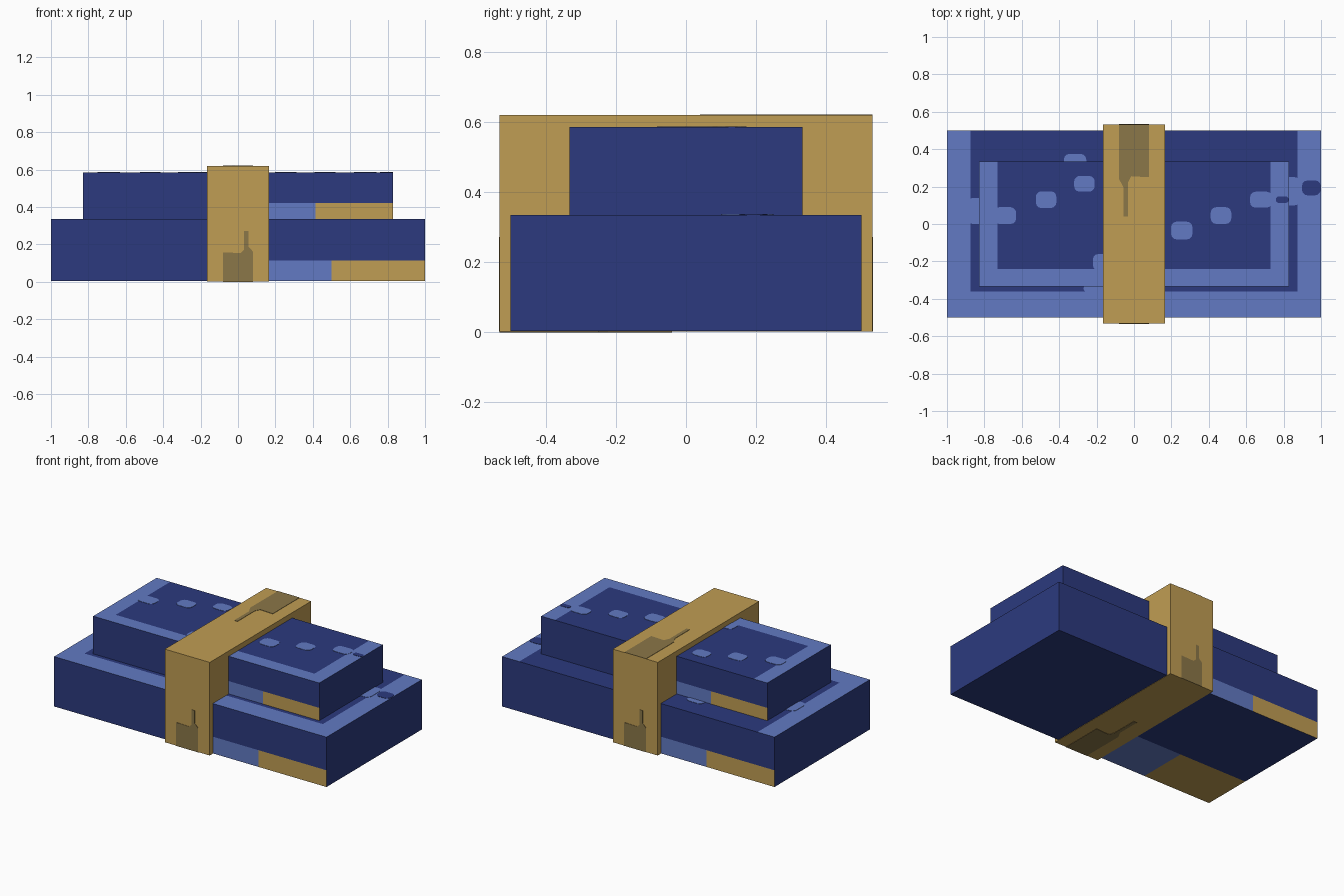
import bpy, bmesh, math
from mathutils import Vector

cube = bpy.data.objects.get("Cube")
if cube:
    bpy.data.objects.remove(cube, do_unlink=True)


def material(name, rgb):
    mat = bpy.data.materials.new(name)
    mat.use_nodes = True
    mat.diffuse_color = (*rgb, 1)
    mat.node_tree.nodes["Principled BSDF"].inputs["Base Color"].default_value = (*rgb, 1)
    return mat


NAVY = material("navy", (.025, .042, .209))
LIGHT = material("light_blue", (.122, .195, .546))
GOLD = material("gold", (.527, .337, .087))
BROWN = material("brown", (.258, .184, .065))


def finish(bm, name, mats):
    bmesh.ops.recalc_face_normals(bm, faces=bm.faces)
    mesh = bpy.data.meshes.new(name)
    bm.to_mesh(mesh)
    bm.free()
    for mat in mats:
        mesh.materials.append(mat)
    obj = bpy.data.objects.new(name, mesh)
    bpy.context.collection.objects.link(obj)
    return obj


def box(half_x, half_y, z0, z1):
    bm = bmesh.new()
    bmesh.ops.create_cube(bm, size=1)
    for v in bm.verts:
        v.co = (v.co.x * 2 * half_x, v.co.y * 2 * half_y, z1 if v.co.z > 0 else z0)
    return bm


def cut(bm, axis, value):
    normal = Vector((0, 0, 0))
    normal[axis] = 1
    bmesh.ops.bisect_plane(bm, geom=bm.verts[:] + bm.edges[:] + bm.faces[:],
                           plane_co=normal * value, plane_no=normal)


def tier(name, half_x, half_y, z0, z1, split, stripe, panel_x, panel_y):
    """Navy box with a light top border and a two-colour base stripe."""
    bm = box(half_x, half_y, z0, z1)
    for x in (-panel_x, -split, 0, split, panel_x):
        cut(bm, 0, x)
    cut(bm, 1, panel_y)
    cut(bm, 1, -half_y / 3)
    cut(bm, 2, stripe)
    bm.normal_update()
    for f in bm.faces:
        c, n = f.calc_center_median(), f.normal
        if n.z > .5:
            f.material_index = 0 if abs(c.x) < panel_x and c.y > panel_y else 1
        elif abs(n.x) < .5:
            along = c.x if n.y < -.5 else -c.x
            low = c.y < -half_y / 3 if n.z < -.5 else c.z < stripe
            if low and along > 0:
                f.material_index = 1 if along < split else 2
    return finish(bm, name, (NAVY, LIGHT, GOLD))


def rounded(x, y, w, h, r=.03):
    """Outline of a rounded rectangle centred on x, y."""
    r = min(r, w / 2.1, h / 2.1)
    pts = []
    for k, (sx, sy) in enumerate(((1, 1), (-1, 1), (-1, -1), (1, -1))):
        for step in range(4):
            a = math.pi / 2 * (k + step / 3)
            pts.append((x + sx * (w / 2 - r) + r * math.cos(a),
                        y + sy * (h / 2 - r) + r * math.sin(a)))
    return pts


def plates(name, outlines, origin, u, v, mat, thick=.002):
    """Thin plates laid on the surface spanned by u and v."""
    origin, u, v = Vector(origin), Vector(u), Vector(v)
    bm = bmesh.new()
    for pts in outlines:
        face = bm.faces.new([bm.verts.new(origin + u * a + v * b) for a, b in pts])
        out = bmesh.ops.extrude_face_region(bm, geom=[face])["geom"]
        verts = [g for g in out if isinstance(g, bmesh.types.BMVert)]
        bmesh.ops.translate(bm, verts=verts, vec=u.cross(v).normalized() * thick)
    return finish(bm, name, (mat,))


# Two stacked tiers
LOW, TOP = .335, .585
tier("lower_tier", 1, .5, .004, LOW, .5, .115, .875, -.36)
tier("upper_tier", .83, .333, LOW, TOP, .415, .42, .73, -.24)

# Painted spots on the tier tops
X, Y = (1, 0, 0), (0, 1, 0)
plates("upper_light_spots", [
    rounded(-.47, .13, .11, .09), rounded(-.265, .215, .11, .085),
    rounded(.255, -.035, .115, .095), rounded(.465, .045, .11, .09),
    rounded(-.69, .045, .12, .09), rounded(.68, .13, .12, .085),
    rounded(-.16, -.205, .12, .09)], (0, 0, TOP), X, Y, LIGHT)
plates("upper_navy_spot", [rounded(.793, .13, .07, .035)], (0, 0, TOP), X, Y, NAVY)
plates("lower_light_spots", [
    rounded(-.84, .07, .1, .14), rounded(.84, .175, .1, .15),
    rounded(-.315, .335, .12, .08), rounded(-.2, -.345, .14, .036)],
    (0, 0, LOW), X, Y, LIGHT)
plates("lower_navy_spot", [rounded(.948, .193, .1, .08)], (0, 0, LOW), X, Y, NAVY)

# Wide band wrapped over both tiers
BAND_Y, BAND_Z = .532, .62
finish(box(.165, BAND_Y, .002, BAND_Z), "band", (GOLD,))

# Dark tail patch on each outer side of the band
TAIL = [(-.08, 0), (.08, 0), (.08, .16), (.056, .185), (.056, .27), (.032, .27),
        (.032, .17), (.015, .152), (-.08, .155)]
long = 1.82
plates("band_patch_front", [TAIL], (0, -BAND_Y, .002), X, (0, 0, 1), BROWN)
plates("band_patch_back", [TAIL], (0, BAND_Y, .002), (-1, 0, 0), (0, 0, 1), BROWN)
plates("band_patch_top", [TAIL], (0, BAND_Y, BAND_Z), (-1, 0, 0), (0, -long, 0), BROWN)
plates("band_patch_bottom", [TAIL], (0, -BAND_Y, .002), (-1, 0, 0), (0, long, 0), BROWN)
